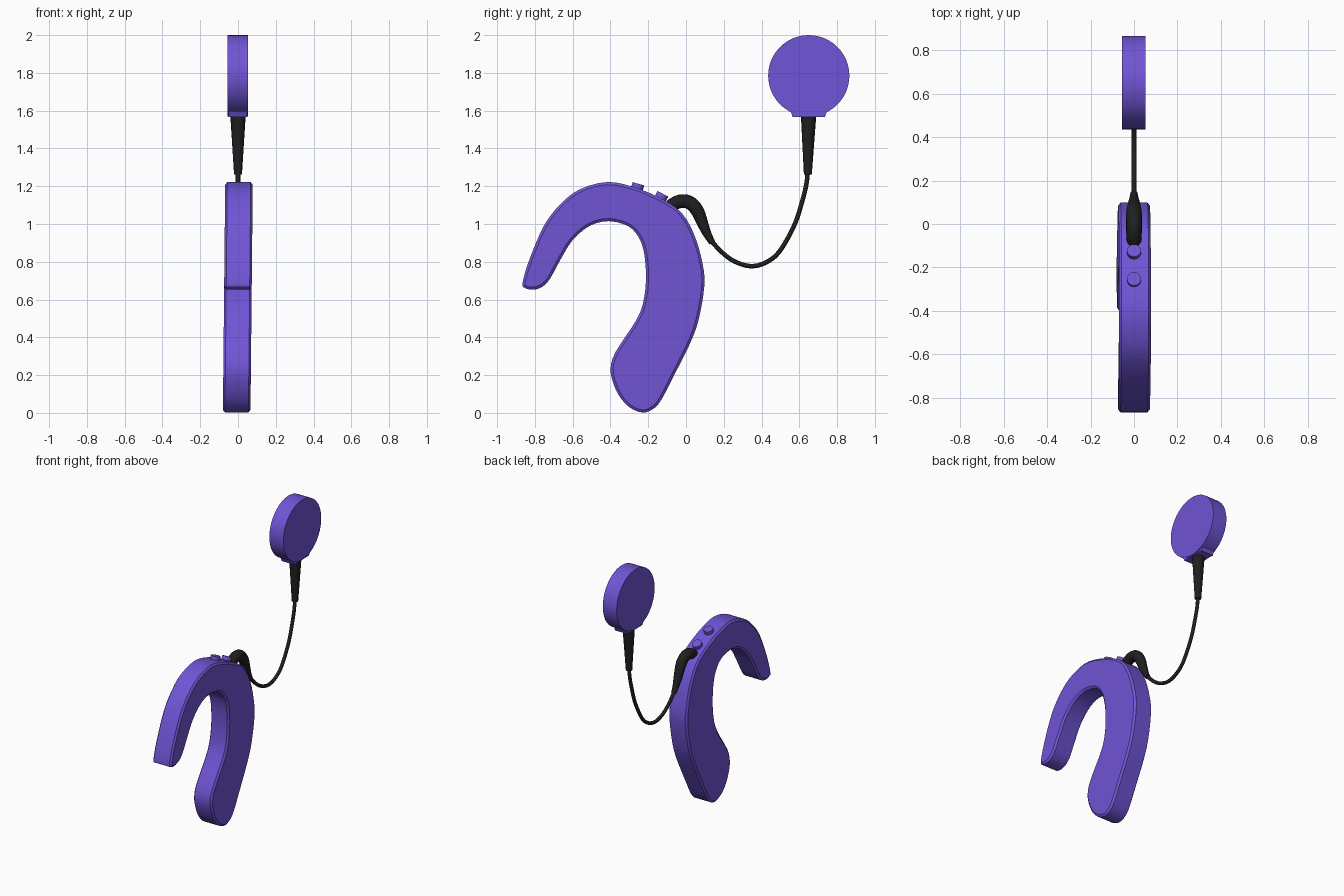
import bpy, bmesh, math
from mathutils import Vector, Matrix

if "Cube" in bpy.data.objects:
    bpy.data.objects.remove(bpy.data.objects["Cube"])


def material(name, rgb):
    m = bpy.data.materials.new(name)
    m.diffuse_color = (*rgb, 1)
    m.use_nodes = True
    m.node_tree.nodes["Principled BSDF"].inputs["Base Color"].default_value = m.diffuse_color
    return m


PURPLE = material("purple plastic", (0.162, 0.090, 0.672))
BLACK = material("black rubber", (0.014, 0.014, 0.014))


def finish(name, bm, mat, angle=30):
    bmesh.ops.recalc_face_normals(bm, faces=bm.faces)
    me = bpy.data.meshes.new(name)
    bm.to_mesh(me)
    bm.free()
    me.materials.append(mat)
    ob = bpy.data.objects.new(name, me)
    bpy.context.collection.objects.link(ob)
    bpy.ops.object.select_all(action='DESELECT')
    ob.select_set(True)
    bpy.context.view_layer.objects.active = ob
    bpy.ops.object.shade_smooth_by_angle(angle=math.radians(angle))
    return ob


def spline(pts, steps, closed=False):
    """Catmull-Rom curve through tuples of any size."""
    pts = [Vector(p) for p in pts]
    n, out = len(pts), []
    for i in range(n if closed else n - 1):
        ids = [i - 1, i, i + 1, i + 2]
        ids = [k % n if closed else min(max(k, 0), n - 1) for k in ids]
        a, b, c, d = (pts[k] for k in ids)
        for s in range(steps):
            t = s / steps
            out.append(0.5 * (2 * b + (c - a) * t + (2 * a - 5 * b + 4 * c - d) * t * t
                              + (3 * b - a - 3 * c + d) * t ** 3))
    if not closed:
        out.append(pts[-1])
    return out


def loft(bm, rings):
    """Skin closed rings of points and cap both ends."""
    vs = [[bm.verts.new(p) for p in r] for r in rings]
    n = len(vs[0])
    for a, b in zip(vs, vs[1:]):
        for i in range(n):
            j = (i + 1) % n
            bm.faces.new((a[i], a[j], b[j], b[i]))
    bm.faces.new(vs[0])
    bm.faces.new(vs[-1])


def tube(name, pts, mat, steps=6, sides=16):
    """Round tube in the y-z plane; points are (y, z, radius)."""
    path = spline(pts, steps)
    rings = []
    for i, p in enumerate(path):
        d = path[min(i + 1, len(path) - 1)] - path[max(i - 1, 0)]
        nrm = Vector((0, -d.y, d.x)).normalized()
        c = Vector((0, p.x, p.y))
        rings.append([c + p.z * (math.cos(a) * Vector((1, 0, 0)) + math.sin(a) * nrm)
                      for a in (2 * math.pi * k / sides for k in range(sides))])
    bm = bmesh.new()
    loft(bm, rings)
    return finish(name, bm, mat, 40)


def cylinder(name, centre, radius, depth, rot, mat, sides):
    bm = bmesh.new()
    bmesh.ops.create_cone(bm, cap_ends=True, segments=sides, radius1=radius, radius2=radius,
                          depth=depth, matrix=Matrix.Translation(centre) @ rot)
    return finish(name, bm, mat)


# hooked body: side outline (y, z), with chamfered rims
outline = spline([
    (-.865, .69), (-.83, .81), (-.75, .995), (-.66, 1.11), (-.56, 1.185), (-.42, 1.222),
    (-.29, 1.20), (-.14, 1.14), (-.024, 1.06), (.045, .94), (.088, .79), (.097, .67),
    (.066, .49), (.018, .36), (-.06, .205), (-.13, .07), (-.175, .02), (-.23, .002),
    (-.30, .03), (-.36, .10), (-.398, .205), (-.388, .29), (-.34, .375), (-.27, .48),
    (-.23, .57), (-.212, .70), (-.22, .835), (-.248, .925), (-.305, .988), (-.41, 1.015),
    (-.51, .99), (-.60, .915), (-.665, .81), (-.72, .71), (-.762, .667), (-.81, .652),
    (-.855, .662)], 3, True)


def inset_ring(x, inset):
    ring, n = [], len(outline)
    for i, p in enumerate(outline):
        d = (outline[(i + 1) % n] - outline[i - 1]).normalized()
        q = p + Vector((d.y, -d.x)) * inset
        ring.append((x + 0.01 * (q.y - 0.7), q.x, q.y))   # slight lean
    return ring


bm = bmesh.new()
loft(bm, [inset_ring(x, i) for x, i in ((-.073, .014), (-.062, 0), (.062, 0), (.073, .014))])
finish("hook_body", bm, PURPLE, 25)

# two push buttons on the upper rim
for k, (y, z, tilt) in enumerate(((-.258, 1.192, 16), (-.132, 1.140, 27))):
    cylinder(f"button_{k + 1}", (0, y, z), .032, .044,
             Matrix.Rotation(-math.radians(tilt), 4, 'X'), PURPLE, 24)

# round head piece and its socket tab
cylinder("head_disc", (-.001, .65, 1.785), .215, .11, Matrix.Rotation(math.pi / 2, 4, 'Y'),
         PURPLE, 48)
bm = bmesh.new()
tab = [(.535, 1.62), (.553, 1.598), (.565, 1.566), (.735, 1.566), (.747, 1.598), (.765, 1.62)]
loft(bm, [[(x, y, z) for y, z in tab] for x in (-.05, .048)])
finish("disc_tab", bm, PURPLE)

# black strain relief, cable and elbow plug
tube("strain_relief", [(.649, 1.58, .041), (.645, 1.262, .021)], BLACK, 1, 20)
tube("cable", [(.645, 1.28, .012), (.637, 1.21, .012), (.617, 1.127, .012), (.574, .995, .012),
               (.495, .855, .012), (.42, .795, .012), (.341, .777, .012), (.257, .802, .012),
               (.188, .852, .012), (.13, .915, .012)], BLACK)
tube("elbow_plug", [(-.095, 1.085, .022), (-.08, 1.098, .033), (-.03, 1.12, .036),
                    (.02, 1.113, .036), (.06, 1.07, .035), (.09, .998, .029),
                    (.115, .942, .022), (.14, .90, .017)], BLACK)
